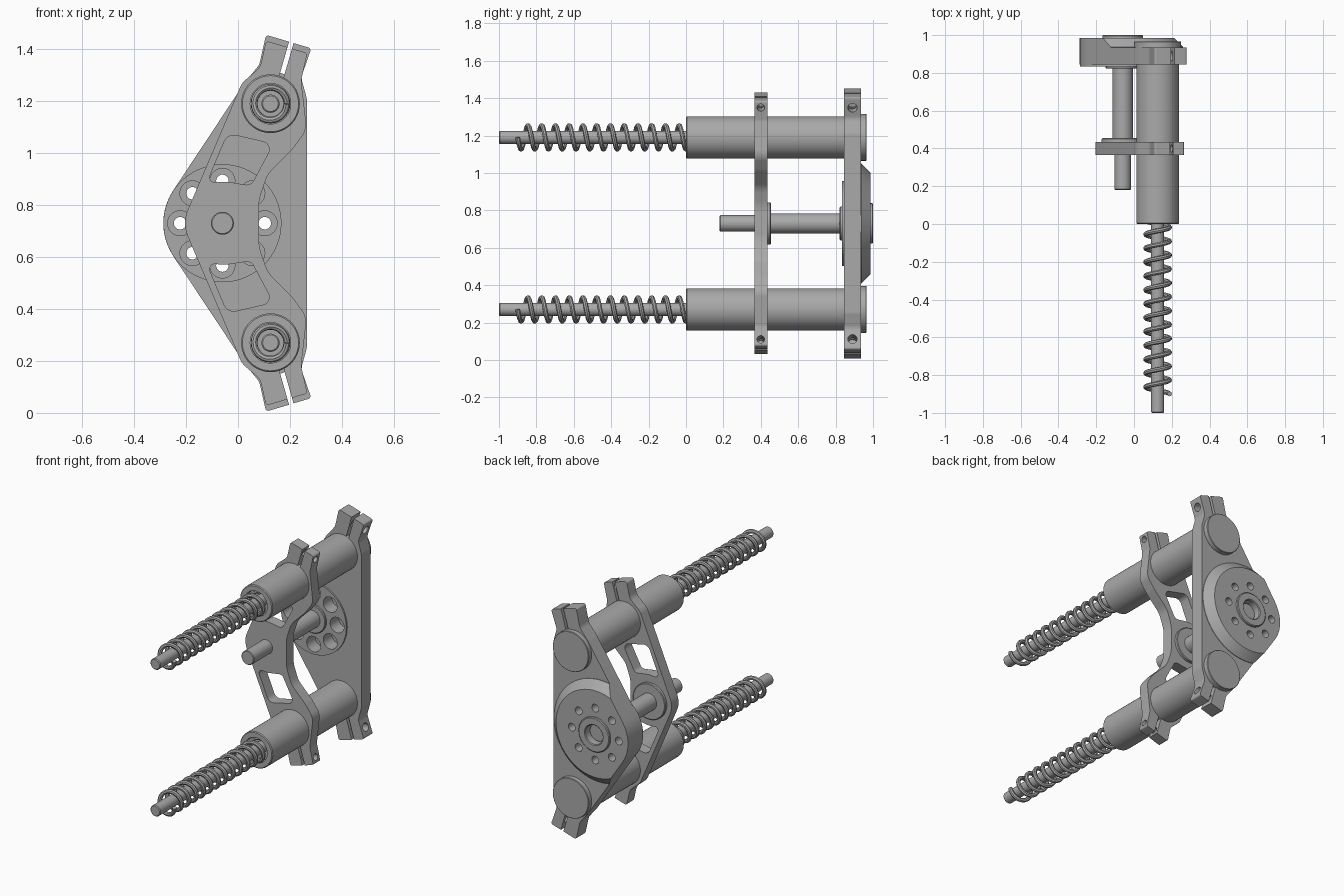
import bpy, bmesh, math
from mathutils import Vector, Matrix

if "Cube" in bpy.data.objects:
    bpy.data.objects.remove(bpy.data.objects["Cube"], do_unlink=True)

MID = 0.73                 # height of the mirror plane
TUBE_X, TUBE_DZ = 0.125, 0.46
HUB_X = -0.06
TILT = math.radians(16)    # lean of the clamp ears

steel = bpy.data.materials.new("steel_grey")
steel.use_nodes = True
steel.diffuse_color = (0.4, 0.4, 0.4, 1)
steel.node_tree.nodes["Principled BSDF"].inputs["Base Color"].default_value = (0.4, 0.4, 0.4, 1)


def finish(name, bm):
    bmesh.ops.recalc_face_normals(bm, faces=bm.faces)
    mesh = bpy.data.meshes.new(name)
    bm.to_mesh(mesh)
    bm.free()
    mesh.materials.append(steel)
    obj = bpy.data.objects.new(name, mesh)
    bpy.context.collection.objects.link(obj)
    return obj


def smooth(obj):
    bpy.ops.object.select_all(action='DESELECT')
    obj.select_set(True)
    bpy.context.view_layer.objects.active = obj
    bpy.ops.object.shade_smooth_by_angle(angle=math.radians(30))
    return obj


def lathe(name, x, z, profile, segments=48):
    """Solid of revolution about y from (radius, y) points."""
    bm = bmesh.new()
    rings = []
    for r, y in profile:
        rings.append([bm.verts.new((x + r * math.cos(a), y, z + r * math.sin(a)))
                      for a in (math.tau * i / segments for i in range(segments))])
    for a, b in zip(rings, rings[1:]):
        for i in range(segments):
            j = (i + 1) % segments
            bm.faces.new((a[i], a[j], b[j], b[i]))
    bm.faces.new(rings[0])
    bm.faces.new(rings[-1])
    return finish(name, bm)


def rounded(corners, steps=10):
    """Fillet each (x, z, radius) corner of a closed outline."""
    pts = []
    for i, (x, z, r) in enumerate(corners):
        p = Vector((x, z))
        a = Vector(corners[i - 1][:2]) - p
        b = Vector(corners[(i + 1) % len(corners)][:2]) - p
        half = a.angle(b) / 2
        t = min(r / math.tan(half), 0.48 * a.length, 0.48 * b.length)
        r = t * math.tan(half)
        a.normalize()
        b.normalize()
        centre = p + (a + b).normalized() * (r / math.sin(half))
        start, end = p + a * t - centre, p + b * t - centre
        sweep = math.atan2(start.x * end.y - start.y * end.x, start.dot(end))
        for k in range(steps + 1):
            pts.append(centre + Matrix.Rotation(sweep * k / steps, 2) @ start)
    return pts


def prism(name, corners, y0, y1):
    bm = bmesh.new()
    face = bm.faces.new([bm.verts.new((p.x, y0, p.y)) for p in rounded(corners)])
    new = bmesh.ops.extrude_face_region(bm, geom=[face])["geom"]
    bmesh.ops.translate(bm, vec=(0, y1 - y0, 0),
                        verts=[v for v in new if isinstance(v, bmesh.types.BMVert)])
    return finish(name, bm)


def mirrored(upper, tip=None):
    """Full outline from corners given as height above the mirror plane."""
    full = [(x, MID + d, r) for x, d, r in upper]
    if tip:
        full.append((tip[0], MID, tip[1]))
    return full + [(x, MID - d, r) for x, d, r in reversed(upper)]


def boolean(obj, cutters, operation='DIFFERENCE'):
    for c in cutters:
        mod = obj.modifiers.new("cut", 'BOOLEAN')
        mod.operation, mod.object, mod.solver = operation, c, 'EXACT'
    bpy.context.view_layer.update()
    result = obj.evaluated_get(bpy.context.evaluated_depsgraph_get())
    mesh = bpy.data.meshes.new_from_object(result)
    obj.modifiers.clear()
    obj.data = mesh


def discard(cutters):
    for c in cutters:
        bpy.data.objects.remove(c, do_unlink=True)


def clamp_cutters(y, hole):
    """Slit between the ears and bolt hole across them, top and bottom."""
    out = []
    for s in (1, -1):
        base = Vector((TUBE_X, y, MID + s * TUBE_DZ))
        along = Vector((math.sin(TILT), 0, s * math.cos(TILT)))
        across = Vector((math.cos(TILT), 0, -s * math.sin(TILT)))
        bm = bmesh.new()
        frame = Matrix((across, (0, 1, 0), along)).transposed().to_4x4()
        bmesh.ops.create_cube(bm, size=1, matrix=Matrix.Translation(base + along * 0.2 + across * 0.012)
                              @ frame @ Matrix.Diagonal((0.018, 0.3, 0.24, 1)))
        out.append(finish("slit_cutter", bm))
        bm = bmesh.new()
        spin = across.to_track_quat('Z', 'Y').to_matrix().to_4x4()
        bmesh.ops.create_cone(bm, cap_ends=True, segments=24, radius1=hole, radius2=hole, depth=0.2,
                              matrix=Matrix.Translation(base + along * 0.19 + across * 0.09) @ spin)
        out.append(finish("bolt_cutter", bm))
    return out


# Rear plate with clamp ears
rear_outline = mirrored([(0.265, 0.48, 0.06), (0.243, 0.56, 0.05), (0.282, 0.673, 0.012),
                         (0.108, 0.725, 0.012), (0.082, 0.61, 0.06), (0.025, 0.54, 0.08)],
                        (-0.333, 0.227))
rear_plate = prism("rear_plate", rear_outline, 0.845, 0.935)
cuts = clamp_cutters(0.89, 0.025)
boolean(rear_plate, cuts)
discard(cuts)

# Chamfered hub disc, trimmed to the plate outline
hub_disc = prism("hub_disc", rear_outline, 0.93, 1.1)
cone = lathe("cone_cutter", HUB_X, MID, [(0.32, 0.9), (0.32, 0.938), (0.272, 0.986)], 96)
boolean(hub_disc, [cone], 'INTERSECT')
discard([cone])
hub_face = lathe("hub_face", HUB_X, MID, [(0.227, 0.835), (0.227, 0.85)], 96)
hub_ring = lathe("hub_ring", HUB_X, MID, [(0.108, 0.98), (0.108, 0.996), (0.103, 1.0), (0.065, 1.0),
                                          (0.06, 0.996), (0.06, 0.98)])

# Ring of counterbored bolt holes and the centre bore
cuts = [lathe("bore_cutter", HUB_X, MID, [(0.06, 0.95), (0.06, 1.1)])]
for i in range(8):
    a = math.tau * i / 8
    cuts.append(lathe("hole_cutter", HUB_X + 0.163 * math.cos(a), MID + 0.163 * math.sin(a),
                      [(0.048, 0.8), (0.048, 0.92), (0.024, 0.9201), (0.024, 1.1)], 32))
for part in (rear_plate, hub_disc, hub_face, hub_ring):
    boolean(part, cuts)
    smooth(part)
discard(cuts)

# Front plate with two windows
front_outline = mirrored([(0.08, 0.09, 0.2), (0.115, 0.19, 0.12), (0.21, 0.285, 0.15), (0.265, 0.36, 0.08),
                          (0.243, 0.55, 0.05), (0.267, 0.655, 0.012), (0.108, 0.702, 0.012),
                          (0.085, 0.6, 0.06), (0.015, 0.54, 0.08)], (-0.215, 0.13))
front_plate = prism("front_plate", front_outline, 0.365, 0.435)
cuts = clamp_cutters(0.4, 0.02)
window = [(-0.04, 0.345, 0.04), (0.135, 0.305, 0.03), (0.05, 0.145, 0.03), (-0.045, 0.16, 0.1), (-0.12, 0.155, 0.02)]
for s in (1, -1):
    cuts.append(prism("window_cutter", [(x, MID + s * d, r) for x, d, r in window], 0.3, 0.5))
boolean(front_plate, cuts)
smooth(front_plate)
discard(cuts)

# Centre shaft with its collars
smooth(lathe("centre_shaft", HUB_X, MID, [(0.04, 0.18), (0.044, 0.184), (0.044, 0.38), (0.054, 0.38),
                                          (0.054, 0.96)]))
smooth(lathe("front_collar", HUB_X, MID, [(0.112, 0.43), (0.112, 0.45), (0.108, 0.454)]))
smooth(lathe("rear_collar", HUB_X, MID, [(0.086, 0.822), (0.09, 0.826), (0.09, 0.85)]))

# Guide tubes, plunger rods and springs
for s, side in ((1, "upper"), (-1, "lower")):
    z = MID + s * TUBE_DZ
    smooth(lathe(side + "_tube", TUBE_X, z, [(0.05, 0.06), (0.078, 0.06), (0.078, 0.0), (0.108, 0.0),
                                             (0.113, 0.005), (0.113, 0.94)]))
    smooth(lathe(side + "_end_cap", TUBE_X, z, [(0.125, 0.93), (0.125, 0.963), (0.122, 0.966)]))
    smooth(lathe(side + "_rod", TUBE_X, z, [(0.03, -1.0), (0.035, -0.995), (0.035, 0.07)], 32))

    curve = bpy.data.curves.new(side + "_spring", 'CURVE')
    curve.dimensions = '3D'
    curve.bevel_depth, curve.bevel_resolution, curve.use_fill_caps = 0.013, 2, True
    turns, per_turn = 13, 28
    spline = curve.splines.new('POLY')
    spline.points.add(turns * per_turn)
    for i, p in enumerate(spline.points):
        a = -math.tau * i / per_turn
        p.co = (TUBE_X + 0.063 * math.cos(a), -0.9 + 0.0735 * i / per_turn, z + 0.063 * math.sin(a), 1)
    curve.materials.append(steel)
    spring = bpy.data.objects.new(side + "_spring", curve)
    bpy.context.collection.objects.link(spring)
    bpy.ops.object.select_all(action='DESELECT')
    spring.select_set(True)
    bpy.context.view_layer.objects.active = spring
    bpy.ops.object.convert(target='MESH')
    smooth(bpy.context.view_layer.objects.active)
